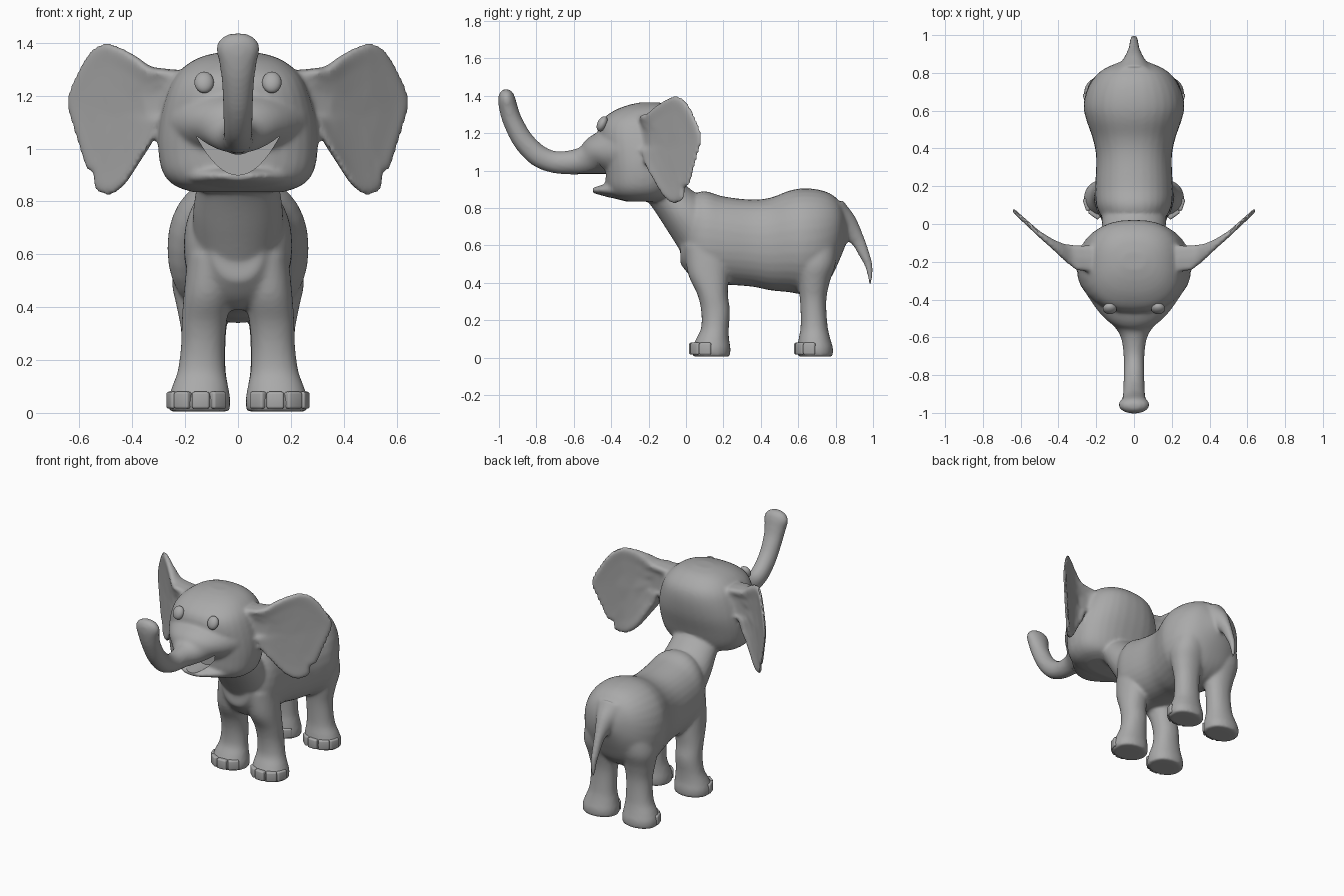
import bpy, bmesh, math
from mathutils import Vector, Matrix

if "Cube" in bpy.data.objects:
    bpy.data.objects.remove(bpy.data.objects["Cube"])

grey = bpy.data.materials.new("elephant grey")
grey.diffuse_color = (0.4, 0.4, 0.4, 1)
grey.use_nodes = True
grey.node_tree.nodes["Principled BSDF"].inputs["Base Color"].default_value = grey.diffuse_color


def spline(rows, n=5, closed=False):
    """Catmull-Rom interpolation of tuples of any length."""
    out, k = [], len(rows)
    for i in range(k if closed else k - 1):
        idx = [i - 1, i, i + 1, i + 2]
        idx = [j % k if closed else min(max(j, 0), k - 1) for j in idx]
        a, b, c, d = (rows[j] for j in idx)
        for s in range(n):
            t = s / n
            out.append(tuple(
                0.5 * (2 * q + (r - p) * t + (2 * p - 5 * q + 4 * r - w) * t * t
                       + (3 * q - p - 3 * r + w) * t ** 3)
                for p, q, r, w in zip(a, b, c, d)))
    if not closed:
        out.append(tuple(rows[-1]))
    return out


def loft(bm, sections, power=2.0, n=32):
    """Skin superellipse sections given as (centre, u axis, v axis)."""
    rings = []
    for c, u, v in sections:
        ring = []
        for i in range(n):
            a = 2 * math.pi * i / n
            ca, sa = math.cos(a), math.sin(a)
            e = 2 / power
            p = c + u * math.copysign(abs(ca) ** e, ca) + v * math.copysign(abs(sa) ** e, sa)
            ring.append(bm.verts.new(p))
        rings.append(ring)
    for r0, r1 in zip(rings, rings[1:]):
        for i in range(n):
            j = (i + 1) % n
            bm.faces.new((r0[i], r0[j], r1[j], r1[i]))
    bm.faces.new(rings[0][::-1])
    bm.faces.new(rings[-1])


def tube(bm, rows, upright=False, power=2.0):
    """Rows (y, z, half width, radius) in the middle plane."""
    pts = spline(rows)
    secs = []
    for i, (y, z, hx, r) in enumerate(pts):
        a, b = pts[max(i - 1, 0)], pts[min(i + 1, len(pts) - 1)]
        t = Vector((0, b[0] - a[0], b[1] - a[1])).normalized()
        v = Vector((0, 0, 1)) if upright else Vector((0, -t.z, t.y))
        secs.append((Vector((0, y, z)), Vector((hx, 0, 0)), v * r))
    loft(bm, secs, power)


def column(bm, rows, sx=1, power=2.0):
    """Rows (z, x, y, half width, half depth)."""
    loft(bm, [(Vector((x * sx, y, z)), Vector((hx, 0, 0)), Vector((0, hy, 0)))
              for z, x, y, hx, hy in spline(rows)], power)


def lerp(table, x):
    for (x0, y0), (x1, y1) in zip(table, table[1:]):
        if x <= x1:
            return y0 + (y1 - y0) * max(0, (x - x0) / (x1 - x0))
    return table[-1][1]


def finish(bm, name):
    bmesh.ops.recalc_face_normals(bm, faces=bm.faces)
    me = bpy.data.meshes.new(name)
    bm.to_mesh(me)
    bm.free()
    ob = bpy.data.objects.new(name, me)
    bpy.context.collection.objects.link(ob)
    me.materials.append(grey)
    return ob


def shade(ob, angle):
    bpy.ops.object.select_all(action='DESELECT')
    ob.select_set(True)
    bpy.context.view_layer.objects.active = ob
    bpy.ops.object.shade_smooth_by_angle(angle=math.radians(angle))


skin = bmesh.new()

# trunk of the body: (y, bottom, top, half width)
body = [(-.03, .50, .74, .09), (.03, .43, .86, .165), (.1, .39, .89, .2), (.2, .39, .862, .205),
        (.35, .38, .845, .2), (.45, .36, .855, .218), (.55, .35, .892, .252), (.62, .34, .905, .267),
        (.7, .36, .9, .253), (.77, .42, .878, .215), (.82, .52, .835, .16), (.86, .62, .76, .07)]
tube(skin, [(y, (a + b) / 2, w, (b - a) / 2) for y, a, b, w in body], True, 2.2)

# neck
tube(skin, [(.12, .64, .17, .17), (0, .76, .17, .13), (-.1, .87, .155, .105), (-.18, .96, .15, .1)])

# head: (z, front, back, half width)
head = [(.835, -.32, -.14, .17), (.86, -.40, -.08, .24), (.91, -.43, -.05, .285), (1.0, -.44, -.02, .302),
        (1.1, -.455, .01, .297), (1.2, -.47, .022, .272), (1.27, -.45, .01, .24),
        (1.32, -.385, -.03, .19), (1.35, -.31, -.08, .13), (1.365, -.24, -.15, .06)]
column(skin, [(z, 0, (a + b) / 2, w, (b - a) / 2) for z, a, b, w in head], 1, 2.4)

# lower jaw
tube(skin, [(-.28, .905, .25, .065), (-.38, .895, .2, .045), (-.45, .897, .13, .03),
            (-.5, .895, .06, .014)], True)

# raised trunk
tube(skin, [(-.36, 1.1, .26, .15), (-.46, 1.085, .19, .115), (-.53, 1.055, .115, .085),
            (-.6, 1.045, .07, .067), (-.7, 1.045, .055, .059), (-.79, 1.08, .055, .059),
            (-.87, 1.16, .056, .056), (-.925, 1.26, .062, .052), (-.948, 1.33, .072, .05),
            (-.958, 1.38, .082, .046), (-.963, 1.415, .066, .036), (-.965, 1.435, .03, .015)])

# tail
tube(skin, [(.78, .74, .12, .12), (.85, .7, .065, .08), (.91, .64, .035, .042), (.95, .56, .025, .03),
            (.98, .48, .02, .02), (.985, .39, .01, .008)])

# legs
front_leg = [(.005, .147, .135, .115, .1), (.05, .147, .135, .118, .103), (.1, .143, .142, .106, .088),
             (.16, .138, .155, .09, .074), (.25, .133, .158, .083, .077), (.34, .128, .142, .085, .082),
             (.45, .115, .12, .09, .11), (.6, .1, .11, .09, .12)]
rear_leg = [(.005, .147, .69, .115, .094), (.05, .147, .69, .118, .096), (.1, .143, .687, .106, .085),
            (.17, .135, .685, .088, .072), (.3, .13, .68, .085, .07), (.4, .132, .682, .1, .085),
            (.5, .135, .69, .115, .11), (.62, .12, .69, .11, .12)]
for s in (-1, 1):
    column(skin, front_leg, s, 2.15)
    column(skin, rear_leg, s, 2.15)

# ears: outline (x, z), swept back and thinning outwards
outline = spline([(.2, 1.28), (.27, 1.302), (.33, 1.312), (.4, 1.36), (.5, 1.402), (.57, 1.355), (.64, 1.22),
                  (.643, 1.14), (.61, 1.03), (.575, .925), (.55, .905), (.54, .845), (.49, .82), (.43, .86),
                  (.37, .95), (.32, 1.03), (.285, 1.11), (.2, 1.14)], 4, True)
mid = [(.2, -.185), (.3, -.18), (.36, -.155), (.42, -.115), (.5, -.055), (.645, .077)]
half = [(.2, .075), (.3, .07), (.36, .048), (.42, .03), (.5, .018), (.645, .013)]
cx, cz = .46, 1.12
for s in (-1, 1):
    rim = None
    for side in (-1, 1):
        prev = rim
        for k, f in ((1, 0), (.97, .8), (.9, 1), (.7, .75), (.4, .6)):
            if k == 1 and rim:
                continue
            ring = []
            for x, z in outline:
                x, z = cx + (x - cx) * k, cz + (z - cz) * k
                ring.append(skin.verts.new((s * x, lerp(mid, x) + side * lerp(half, x) * f, z)))
            if prev:
                for i in range(len(ring)):
                    skin.faces.new((prev[i - 1], prev[i], ring[i], ring[i - 1]))
            rim, prev = rim or ring, ring
        tip = skin.verts.new((s * cx, lerp(mid, cx) + side * .012, cz))
        for i in range(len(prev)):
            skin.faces.new((prev[i - 1], prev[i], tip))

elephant = finish(skin, "elephant_body")

# smiling mouth cutter
bm = bmesh.new()
xs = [-.155 + .31 * i / 16 for i in range(17)]
prof = [(x, .983 + 2.6 * x * x) for x in xs] + [(x, .9 + 5.9 * x * x) for x in xs[::-1]]
rings = [[bm.verts.new((x, y, z)) for x, z in prof] for y in (-.58, -.35)]
for i in range(len(prof)):
    bm.faces.new((rings[0][i - 1], rings[0][i], rings[1][i], rings[1][i - 1]))
bm.faces.new(rings[0])
bm.faces.new(rings[1][::-1])
cutter = finish(bm, "mouth_cutter")
cutter.hide_render = True

# fuse the skin, soften the joints, then cut the mouth
rm = elephant.modifiers.new("fuse", 'REMESH')
rm.mode = 'VOXEL'
rm.voxel_size = .011
sm = elephant.modifiers.new("soften", 'SMOOTH')
sm.factor, sm.iterations = .5, 6
bo = elephant.modifiers.new("mouth", 'BOOLEAN')
bo.operation, bo.object, bo.solver = 'DIFFERENCE', cutter, 'EXACT'
bpy.ops.object.select_all(action='DESELECT')
elephant.select_set(True)
bpy.context.view_layer.objects.active = elephant
bpy.ops.object.convert(target='MESH')
shade(elephant, 45)
bpy.data.objects.remove(cutter)

# eyes: flattened balls leaning back with the forehead
for s, side in ((-1, "right"), (1, "left")):
    bm = bmesh.new()
    m = (Matrix.Translation((s * .128, -.448, 1.25)) @ Matrix.Rotation(math.radians(-25), 4, 'X')
         @ Matrix.Diagonal((.037, .026, .043, 1)))
    bmesh.ops.create_uvsphere(bm, u_segments=20, v_segments=12, radius=1, matrix=m)
    shade(finish(bm, side + "_eye"), 60)

# toenails around the front of each foot
for name, yc, hy in (("front", .135, .1), ("rear", .69, .094)):
    for s, side in ((-1, "right"), (1, "left")):
        bm = bmesh.new()
        for deg in (-42, -3, 36, 72):
            a = math.radians(deg)
            m = (Matrix.Translation((s * (.147 + .105 * math.sin(a)), yc - hy * math.cos(a), .048))
                 @ Matrix.Rotation(s * a, 4, 'Z') @ Matrix.Diagonal((.066, .034, .064, 1)))
            verts = bmesh.ops.create_cube(bm, size=1, matrix=m)["verts"]
            edges = list({e for v in verts for e in v.link_edges})
            bmesh.ops.bevel(bm, geom=edges, offset=.009, segments=3, profile=.5, affect='EDGES')
        shade(finish(bm, f"{name}_{side}_toenails"), 50)
